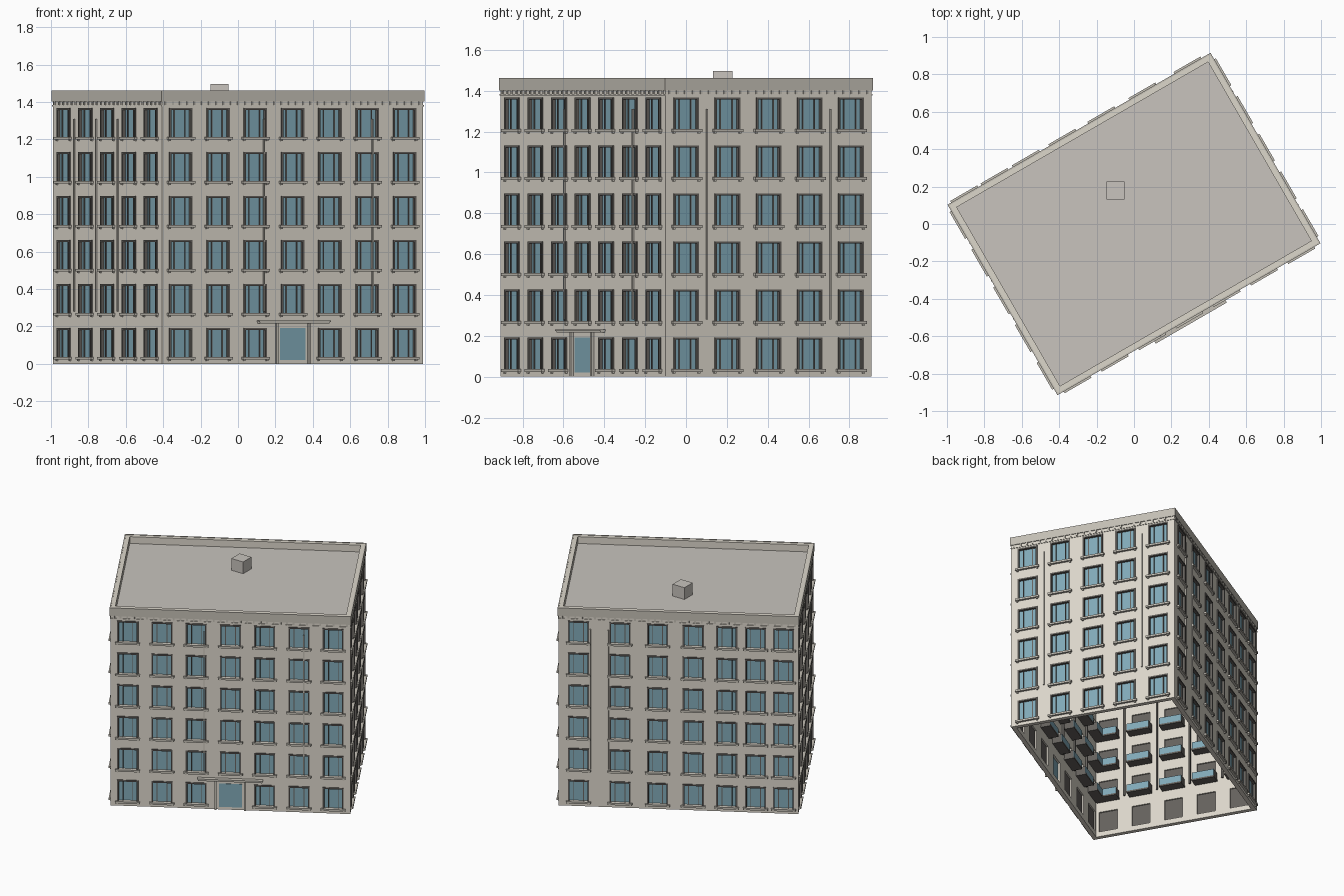
import bpy, bmesh, math
from mathutils import Matrix, Vector

if "Cube" in bpy.data.objects:
    bpy.data.objects.remove(bpy.data.objects["Cube"])

A, B = 0.806, 0.582            # half length and half depth of the block
T = 0.03                       # wall thickness
H, FLOORS, PITCH = 1.46, 6, 0.235
WIN_W, WIN_H, WIN_Z = 0.13, 0.15, 0.037
ROOF_Z = 1.41
YAW = math.radians(30)


def mat(name, rgb):
    m = bpy.data.materials.new(name)
    m.diffuse_color = (*rgb, 1)
    m.use_nodes = True
    m.node_tree.nodes["Principled BSDF"].inputs["Base Color"].default_value = m.diffuse_color
    return m


WALL = mat("wall_stone", (0.72, 0.68, 0.60))
TRIM = mat("trim_stone", (0.55, 0.52, 0.46))
ROOF = mat("roof_grey", (0.58, 0.55, 0.51))
GLASS = mat("glass_blue", (0.22, 0.40, 0.48))
DARK = mat("dark_frame", (0.13, 0.12, 0.11))


def box(bm, x0, x1, y0, y1, z0, z1):
    c = Vector(((x0 + x1) / 2, (y0 + y1) / 2, (z0 + z1) / 2))
    s = Matrix.Diagonal((x1 - x0, y1 - y0, z1 - z0, 1))
    bmesh.ops.create_cube(bm, size=1, matrix=Matrix.Translation(c) @ s)


def finish(bm, name, material, matrix):
    me = bpy.data.meshes.new(name)
    bm.to_mesh(me)
    bm.free()
    me.materials.append(material)
    ob = bpy.data.objects.new(name, me)
    ob.matrix_world = matrix
    bpy.context.collection.objects.link(ob)
    return ob


def facade(side, k, cols, pipes):
    """One wall: local x runs along it, -y points outwards."""
    half, dist = (A, B) if k % 2 == 0 else (B, A)
    end = half if k % 2 == 0 else half - T
    M = Matrix.Rotation(YAW + k * math.pi / 2, 4, 'Z') @ Matrix.Translation((0, -dist, 0))
    us = [-half + f * 2 * half for f in cols]
    w = WIN_W / 2
    door = 3 if side == "front" else None

    # pierced wall sheet, thickened inwards
    xs = [-end] + [u + d for u in us for d in (-w, w)] + [end]
    zs = [0] + [WIN_Z + i * PITCH + d for i in range(FLOORS) for d in (0, WIN_H)] + [H]
    bm = bmesh.new()
    grid = [[bm.verts.new((x, 0, z)) for z in zs] for x in xs]
    for i in range(len(xs) - 1):
        for j in range(len(zs) - 1):
            if not (i % 2 and j % 2):
                bm.faces.new((grid[i][j], grid[i + 1][j], grid[i + 1][j + 1], grid[i][j + 1]))
    wall = finish(bm, side + "_wall", WALL, M)
    mod = wall.modifiers.new("thickness", 'SOLIDIFY')
    mod.thickness, mod.offset = T, -1

    glass, frame, sill, back = (bmesh.new() for _ in range(4))
    for i, u in enumerate(us):
        for f in range(FLOORS):
            z0 = WIN_Z + f * PITCH
            z1 = z0 + WIN_H
            if f == 0 and i == door:
                continue
            box(glass, u - w, u + w, 0.012, 0.016, z0, z1)
            box(back, u - w, u + w, 0.0165, 0.02, z0, z1)
            # frame: jambs, head and two mullions
            for a, b in ((-w - .006, -w + .005), (w - .005, w + .006)):
                box(frame, u + a, u + b, -0.006, 0.012, z0, z1 + .005)
            box(frame, u - w, u + w, -0.006, 0.012, z1 - .006, z1 + .005)
            for m in (-0.033, 0.033):
                box(frame, u + m - .0025, u + m + .0025, 0.006, 0.012, z0, z1)
            # sill with two small brackets
            box(sill, u - .083, u + .083, -0.016, 0.012, z0 - .014, z0)
            for m in (-.07, .07):
                box(sill, u + m - .006, u + m + .006, -0.009, 0, z0 - .022, z0 - .014)
            # inward balcony: slab with glazed rail
            if f:
                box(back, u - .08, u + .08, T, T + .07, z0 - .012, z0)
                box(glass, u - .078, u + .078, T + .064, T + .068, z0, z0 + .05)
                for m in (-.078, .074):
                    box(back, u + m, u + m + .004, T, T + .064, z0, z0 + .05)
    # strips between the columns on the inner face
    for p, q in zip(us, us[1:]):
        c = (p + q) / 2
        box(back, c - .006, c + .006, T, T + .012, .28, 1.31)
    finish(glass, side + "_window_glass", GLASS, M)
    finish(frame, side + "_window_frames", DARK, M)
    finish(sill, side + "_window_sills", TRIM, M)
    finish(back, side + "_inner_balconies", DARK, M)

    # drain pipes
    bm = bmesh.new()
    for f in pipes:
        u = -half + f * 2 * half
        box(bm, u - .004, u + .004, -0.008, 0, .28, 1.31)
    finish(bm, side + "_drain_pipes", TRIM, M)

    # dentils under the cornice
    bm = bmesh.new()
    n = round(2 * half / 0.045)
    for i in range(n):
        u = -half + (i + .5) * 2 * half / n
        box(bm, u - .006, u + .006, -0.005, 0, 1.385, 1.402)
    finish(bm, side + "_dentils", TRIM, M)

    if door is not None:
        u = us[door]
        bm = bmesh.new()
        box(bm, u - .078, u + .078, -0.003, 0.016, .02, .192)
        finish(bm, "entrance_door", GLASS, M)
        bm = bmesh.new()
        for s in (-1, 1):
            box(bm, u + s * .1 - .006, u + s * .1 + .006, -0.014, 0, 0, .216)
        box(bm, u - .215, u + .215, -0.026, 0, .216, .224)
        box(bm, u - .22, u + .22, -0.03, 0, .224, .232)
        finish(bm, "entrance_canopy", TRIM, M)


def even(n):
    return [(i + .5) / n for i in range(n)]


facade("front", 0, even(7), (.39, .806))
facade("right", 1, even(5), (.2, .8))
facade("back", 2, [.083, .256, .413, .562, .702, .822, .938], (.132, .207))
facade("left", 3, even(5), (.2, .4, .6))

R = Matrix.Rotation(YAW, 4, 'Z')


def ring(name, out, z0, z1, material):
    """Rectangular band running round the outside of the walls."""
    bm = bmesh.new()
    for s in (-1, 1):
        y = sorted((s * (B - .002), s * (B + out)))
        x = sorted((s * (A - .002), s * (A + out)))
        box(bm, -A - out, A + out, *y, z0, z1)
        box(bm, *x, -B + .002, B - .002, z0, z1)
    finish(bm, name, material, R)


ring("parapet_band", .006, 1.402, H + .002, TRIM)
ring("cornice_ledge", .004, 1.377, 1.384, WALL)

# roof deck
bm = bmesh.new()
box(bm, -A + T, A - T, -B + T, B - T, ROOF_Z - .015, ROOF_Z)
finish(bm, "roof_deck", ROOF, R)

# rooftop vent, square to the axes
bm = bmesh.new()
box(bm, -.147, -.05, .132, .228, ROOF_Z, 1.497)
finish(bm, "rooftop_vent", ROOF, Matrix.Identity(4))
